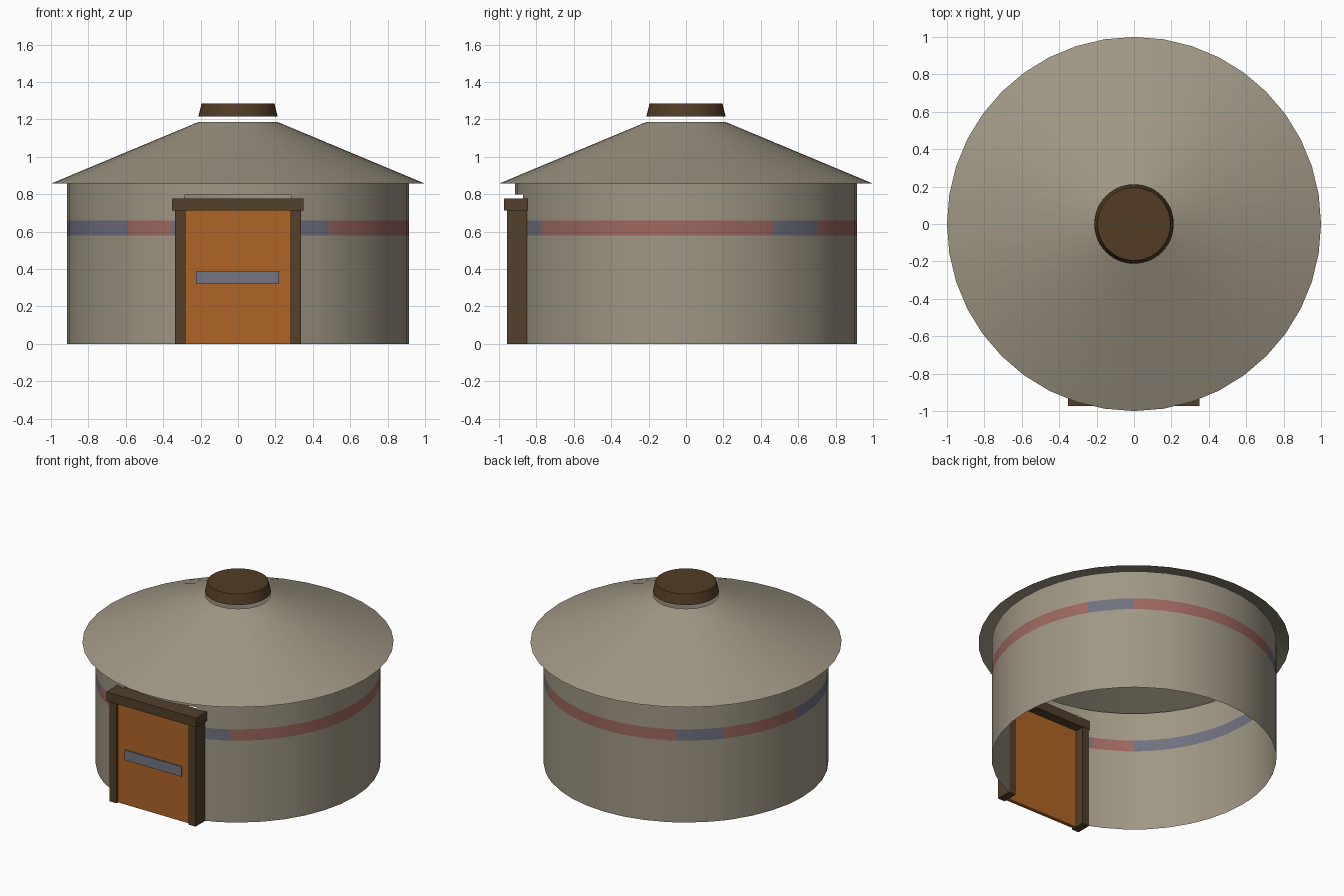
import bpy
import bmesh
from math import sin, cos, radians

cube = bpy.data.objects.get("Cube")
if cube:
    bpy.data.objects.remove(cube, do_unlink=True)


def material(name, r, g, b):
    m = bpy.data.materials.new(name)
    m.use_nodes = True
    m.diffuse_color = (r, g, b, 1)
    m.node_tree.nodes["Principled BSDF"].inputs["Base Color"].default_value = (r, g, b, 1)
    return m


canvas = material("canvas", .35, .31, .23)
band_red = material("band_red", .34, .137, .112)
band_blue = material("band_blue", .16, .165, .215)
dark_wood = material("dark_wood", .085, .05, .024)
cap_wood = material("cap_wood", .085, .045, .018)
door_wood = material("door_wood", .43, .128, .02)
panel_grey = material("panel_grey", .17, .18, .225)


def finish(name, bm, mats, smooth=False):
    mesh = bpy.data.meshes.new(name)
    bm.to_mesh(mesh)
    bm.free()
    for m in mats:
        mesh.materials.append(m)
    ob = bpy.data.objects.new(name, mesh)
    bpy.context.collection.objects.link(ob)
    if smooth:
        bpy.ops.object.select_all(action='DESELECT')
        ob.select_set(True)
        bpy.context.view_layer.objects.active = ob
        bpy.ops.object.shade_smooth_by_angle(angle=radians(30))
    return ob


def revolve(name, profile, mats, angles=range(0, 360, 9), paint=None, caps=False):
    """Spin (radius, height) points round z; paint(angle, height) gives a
    material index, or None for an opening."""
    bm = bmesh.new()
    angles = list(angles)
    rings = [[bm.verts.new((r * cos(radians(a)), r * sin(radians(a)), z)) for a in angles]
             for r, z in profile]
    n = len(angles)
    for k in range(len(rings) - 1):
        lo, hi = rings[k], rings[k + 1]
        z_mid = (profile[k][1] + profile[k + 1][1]) / 2
        for i in range(n):
            j = (i + 1) % n
            a_mid = (angles[i] + (angles[j] or 360)) / 2
            index = paint(a_mid, z_mid) if paint else 0
            if index is not None:
                bm.faces.new((lo[i], lo[j], hi[j], hi[i])).material_index = index
    if caps:
        bm.faces.new(rings[0][::-1])
        bm.faces.new(rings[-1])
    return finish(name, bm, mats, True)


def box(name, x, y, z, mat):
    bm = bmesh.new()
    bmesh.ops.create_cube(bm, size=1)
    for v in bm.verts:
        v.co = [lo + (c + .5) * (hi - lo) for c, (lo, hi) in zip(v.co, (x, y, z))]
    return finish(name, bm, [mat])


# Round wall with doorway and coloured band
blue_arcs = [(31, 50), (121, 140), (175, 230), (247, 302)]
borders = {a for arc in blue_arcs for a in arc}


def paint_wall(a, z):
    if 252 < a < 288 and z < .8:
        return None
    if .58 < z < .66:
        return 2 if any(s < a < e for s, e in blue_arcs) else 1
    return 0


revolve("wall", [(.915, z) for z in (0, .58, .66, .8, .86)],
        [canvas, band_red, band_blue],
        sorted(set(range(0, 360, 9)) | borders), paint_wall)

# Conical roof and the crown cap floating over its opening
revolve("roof", [(1, .857), (.21, 1.187)], [canvas])
revolve("crown_cap", [(.212, 1.215), (.195, 1.285)], [cap_wood], caps=True)

# Door frame
for side, name in ((-1, "right_post"), (1, "left_post")):
    box(name, sorted((side * .282, side * .337)), (-.957, -.85), (0, .715), dark_wood)
box("lintel", (-.353, .35), (-.972, -.848), (.713, .778), dark_wood)

# Door leaf and its panel
box("door", (-.283, .283), (-.94, -.915), (0, .715), door_wood)
box("door_panel", (-.225, .22), (-.95, -.94), (.32, .39), panel_grey)
